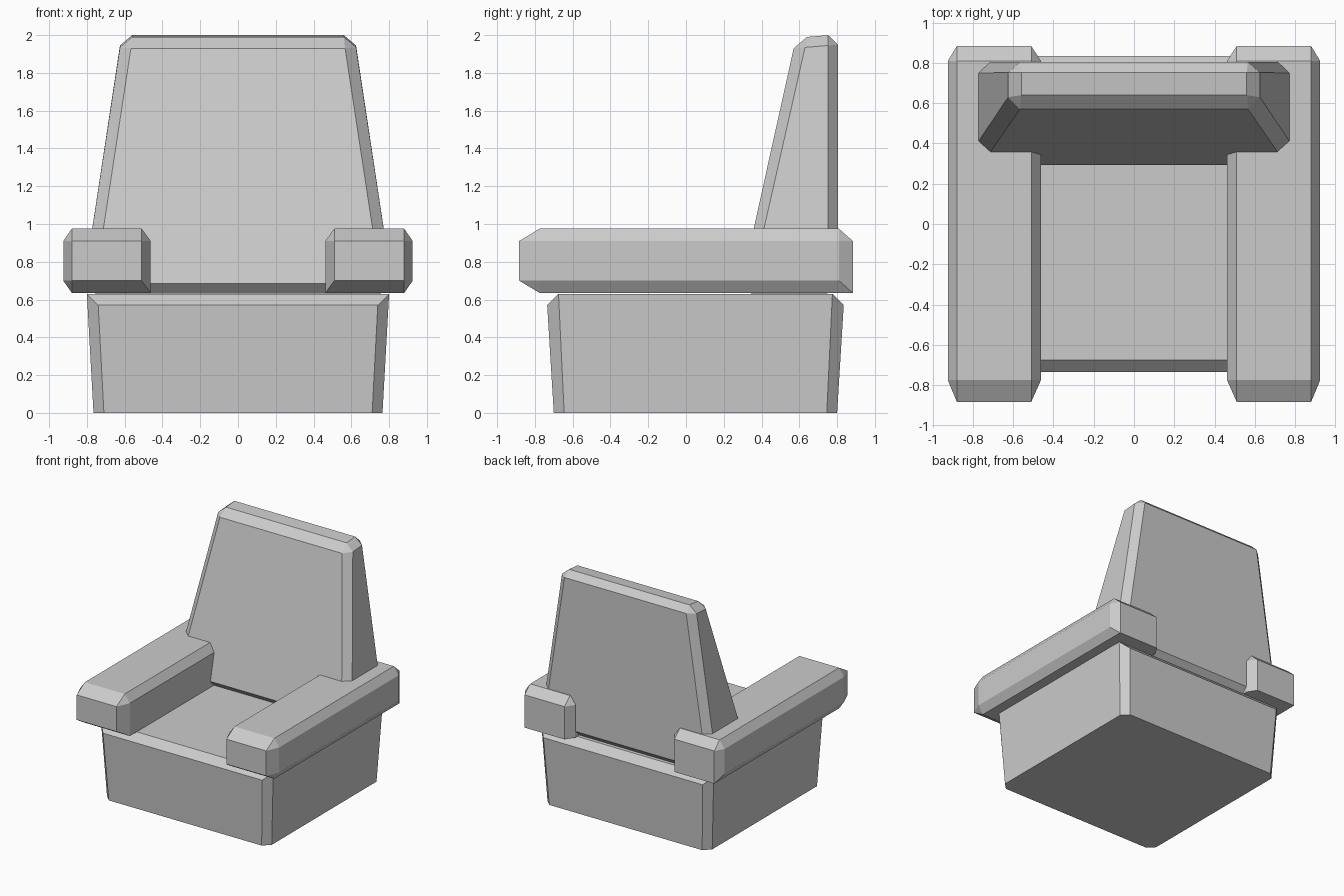
import bpy
import bmesh
from math import radians

if "Cube" in bpy.data.objects:
    bpy.data.objects.remove(bpy.data.objects["Cube"])


def chamfered(name, points, symmetric=True):
    """Convex faceted block from its corner points (symmetric adds the -x half)."""
    if symmetric:
        points = points + [(-x, y, z) for x, y, z in points]
    bm = bmesh.new()
    for p in points:
        bm.verts.new(p)
    bmesh.ops.convex_hull(bm, input=bm.verts)
    bmesh.ops.dissolve_limit(bm, angle_limit=radians(3), verts=bm.verts, edges=bm.edges)
    bmesh.ops.recalc_face_normals(bm, faces=bm.faces)
    mesh = bpy.data.meshes.new(name)
    bm.to_mesh(mesh)
    bm.free()
    obj = bpy.data.objects.new(name, mesh)
    bpy.context.collection.objects.link(obj)
    return obj


# Seat: flared block with chamfered uprights and front/back top edges
chamfered("seat", [
    (0.71, -0.70, 0), (0.765, -0.645, 0), (0.765, 0.745, 0), (0.71, 0.80, 0),
    (0.74, -0.735, 0.57), (0.80, -0.675, 0.63), (0.80, 0.775, 0.63), (0.74, 0.835, 0.57),
])

# Backrest: tapered wedge, every edge chamfered
chamfered("backrest", [
    (0.757, 0.294, 0.685), (0.567, 0.57, 1.93),      # front face
    (0.757, 0.805, 0.685), (0.565, 0.805, 1.95),     # back face
    (0.815, 0.348, 0.69), (0.815, 0.75, 0.69),       # side face
    (0.625, 0.63, 1.935), (0.625, 0.752, 1.945),
    (0.757, 0.345, 0.633), (0.757, 0.75, 0.633),     # bottom face
    (0.56, 0.64, 1.99), (0.56, 0.752, 2.0),          # top face
])

# Armrests: chamfered bar, sharp along the inner and rear bottom edges
y0, y1 = -0.775, 0.81
arm = [(x, -0.883, z) for x in (0.51, 0.88) for z in (0.70, 0.91)]    # front face
arm += [(x, 0.883, z) for x in (0.51, 0.88) for z in (0.635, 0.91)]   # back face
arm += [(x, y, 0.975) for x in (0.51, 0.88) for y in (y0, y1)]        # top face
arm += [(0.925, y, z) for y in (y0, y1) for z in (0.70, 0.91)]        # outer face
arm += [(0.462, y, z) for y in (y0, y1) for z in (0.635, 0.91)]       # inner face
arm += [(0.88, y0, 0.635)]                                           # bottom corner
armrests = chamfered("armrests", arm, symmetric=False)
armrests.modifiers.new("mirror", "MIRROR")
